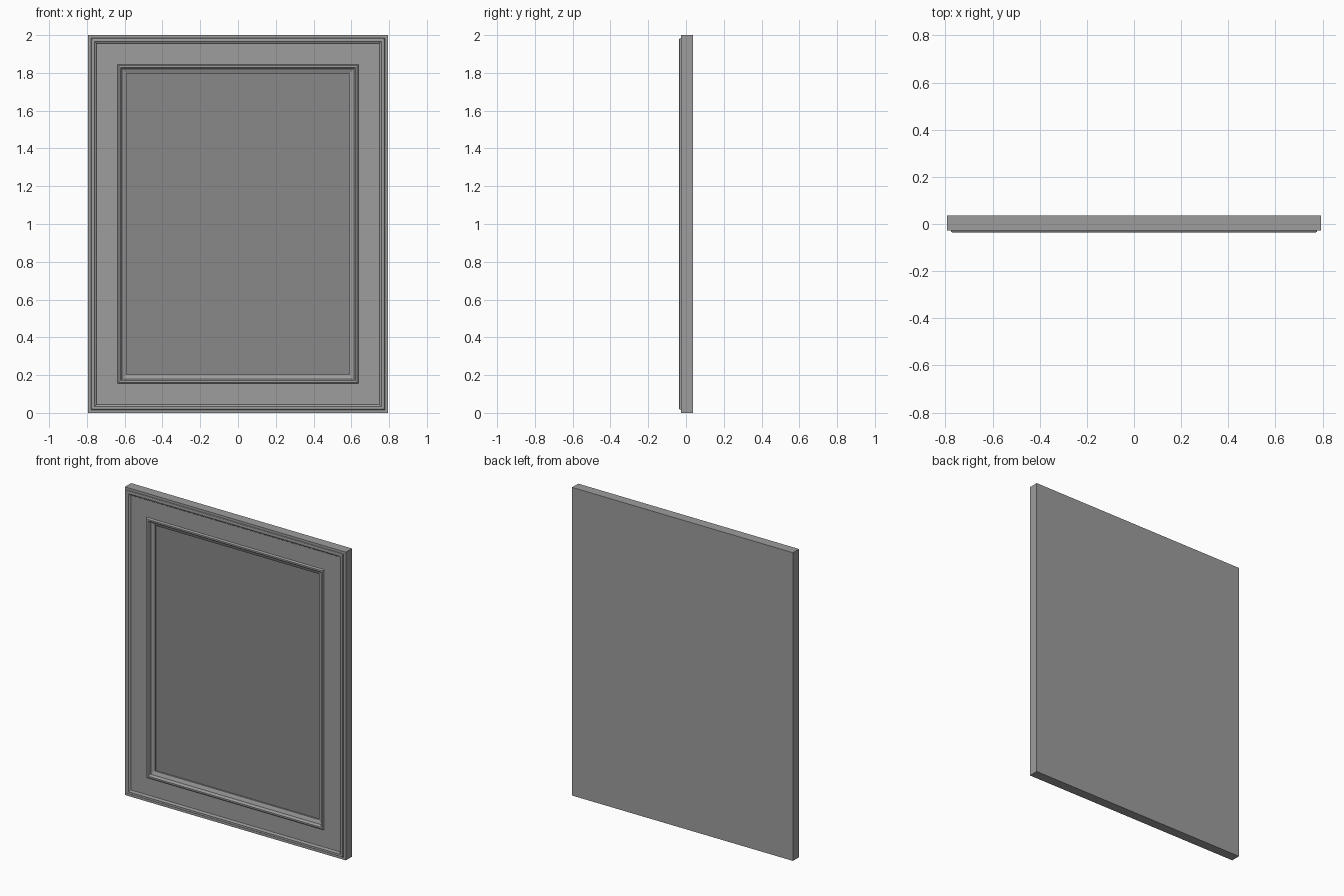
import bpy, bmesh

if "Cube" in bpy.data.objects:
    bpy.data.objects.remove(bpy.data.objects["Cube"])

HW, HEIGHT = 0.793, 2.0


def grey(name, v):
    mat = bpy.data.materials.new(name)
    mat.diffuse_color = (v, v, v, 1.0)
    mat.use_nodes = True
    mat.node_tree.nodes["Principled BSDF"].inputs["Base Color"].default_value = mat.diffuse_color
    return mat


def rect(bm, inset, y):
    """Rectangle of vertices, inset from the outer edge, at depth y."""
    x, z0, z1 = HW - inset, inset, HEIGHT - inset
    return [bm.verts.new((px, y, pz)) for px, pz in
            ((-x, z0), (x, z0), (x, z1), (-x, z1))]


def loft(name, profile, mat, cap=False):
    """Mitred rectangular loft of an (inset, depth) profile."""
    bm = bmesh.new()
    loops = [rect(bm, d, y) for d, y in profile]
    for a, b in zip(loops, loops[1:]):
        for i in range(4):
            j = (i + 1) % 4
            bm.faces.new((a[i], a[j], b[j], b[i]))
    if cap:
        bm.faces.new(loops[0])
        bm.faces.new(loops[-1])
    bmesh.ops.recalc_face_normals(bm, faces=bm.faces)
    mesh = bpy.data.meshes.new(name)
    bm.to_mesh(mesh)
    bm.free()
    mesh.materials.append(mat)
    obj = bpy.data.objects.new(name, mesh)
    bpy.context.collection.objects.link(obj)
    return obj


frame_grey = grey("frame_grey", 0.34)
panel_grey = grey("panel_grey", 0.25)

# Moulded frame: outer bead, flat border, inner bead, step into the recess
profile = [
    (0.0, 0.033), (0.0, -0.027), (0.016, -0.027),
    (0.018, -0.034), (0.022, -0.036), (0.033, -0.036), (0.038, -0.032),
    (0.041, -0.031), (0.044, -0.027),
    (0.155, -0.027), (0.158, -0.033), (0.162, -0.036), (0.172, -0.036),
    (0.177, -0.031), (0.180, -0.019), (0.188, -0.016),
    (0.198, -0.012), (0.203, -0.010), (0.203, 0.0), (0.203, 0.033)]
profile.append(profile[0])
frame = loft("moulded_frame", profile, frame_grey)
bm = bmesh.new()
bm.from_mesh(frame.data)
bmesh.ops.remove_doubles(bm, verts=bm.verts, dist=1e-5)
bmesh.ops.recalc_face_normals(bm, faces=bm.faces)
bm.to_mesh(frame.data)
bm.free()

# Recessed centre panel
loft("centre_panel", [(0.203, 0.0), (0.203, 0.033)], panel_grey, cap=True)

# Unbroken backing board
loft("backing_board", [(0.0, 0.033), (0.0, 0.036)], frame_grey, cap=True)
